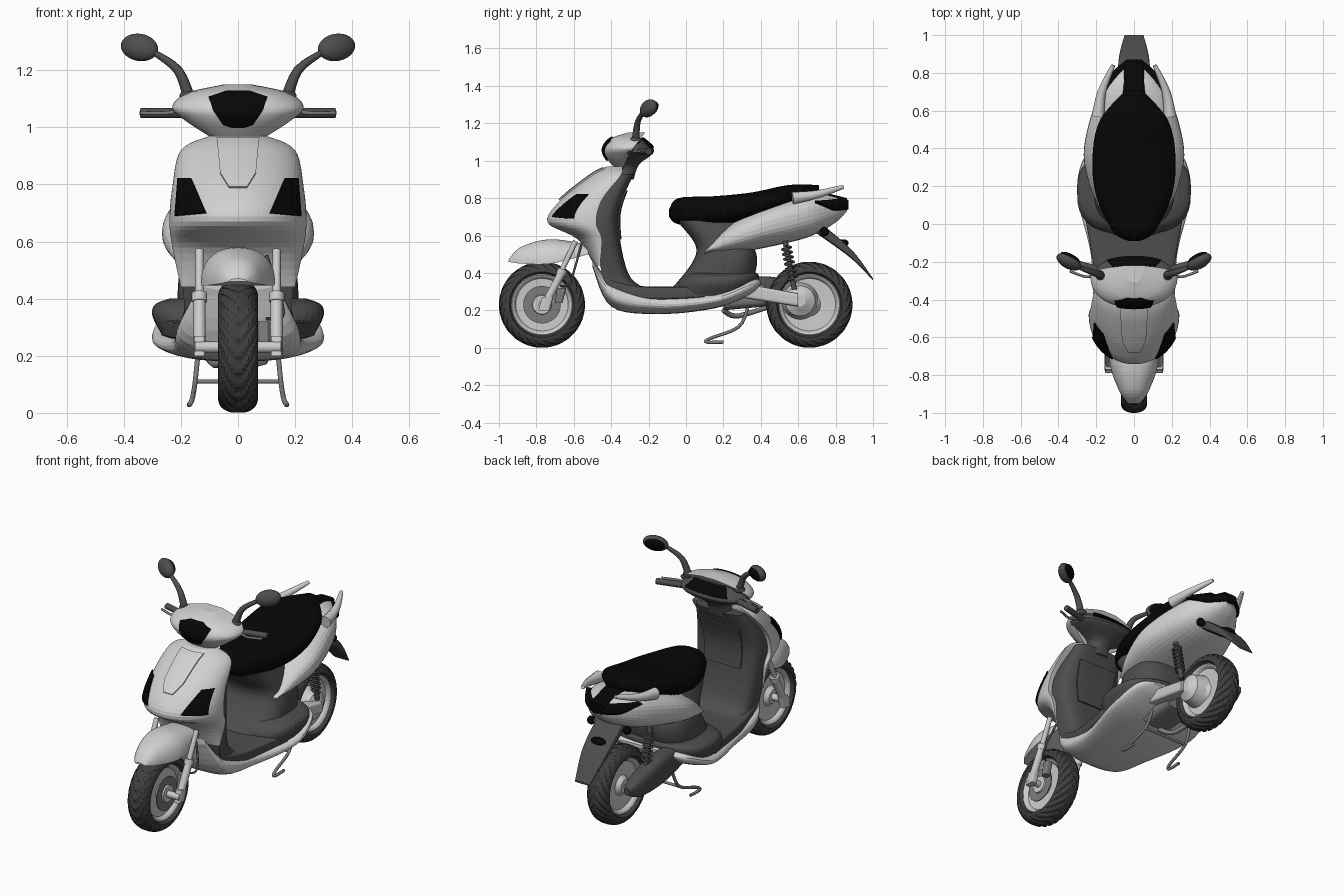
import bpy, bmesh, math
from mathutils import Vector

if "Cube" in bpy.data.objects:
    bpy.data.objects.remove(bpy.data.objects["Cube"], do_unlink=True)


def material(name, value):
    mat = bpy.data.materials.new(name)
    mat.use_nodes = True
    mat.diffuse_color = (value, value, value, 1)
    mat.node_tree.nodes["Principled BSDF"].inputs["Base Color"].default_value = mat.diffuse_color
    return mat


PAINT = material("light_paint", .64)
PLASTIC = material("dark_plastic", .075)
BLACK = material("black", .002)
RUBBER = material("tyre_rubber", .05)
METAL = material("bright_metal", .6)
STEEL = material("grey_steel", .2)
made = []


def finish(name, bm, mat):
    bmesh.ops.recalc_face_normals(bm, faces=bm.faces)
    mesh = bpy.data.meshes.new(name)
    bm.to_mesh(mesh)
    bm.free()
    mesh.materials.append(mat)
    obj = bpy.data.objects.new(name, mesh)
    bpy.context.collection.objects.link(obj)
    made.append(obj)
    return obj


def spline(rows, steps=6):
    # smooth interpolation through the given stations
    out = []
    last = len(rows) - 1
    for i in range(last):
        quad = [rows[max(i - 1, 0)], rows[i], rows[i + 1], rows[min(i + 2, last)]]
        for k in range(steps):
            t = k / steps
            out.append([b + t / 2 * (c - a + t * (2 * a - 5 * b + 4 * c - d + t * (3 * (b - c) + d - a)))
                        for a, b, c, d in zip(*quad)])
    return out + [list(rows[-1])]


def bridge(bm, rings, closed, caps):
    verts = [[bm.verts.new(point) for point in ring] for ring in rings]
    for lower, upper in zip(verts, verts[1:]):
        for j in range(0 if closed else 1, len(lower)):
            bm.faces.new((lower[j - 1], lower[j], upper[j], upper[j - 1]))
    if caps:
        bm.faces.new(verts[0])
        bm.faces.new(verts[-1])


def skin(name, rings, mat, caps=True):
    bm = bmesh.new()
    bridge(bm, rings, True, caps)
    return finish(name, bm, mat)


def power(value, p):
    return math.copysign(abs(value) ** (2 / p), value)


def loft(name, axis, rows, mat, p=2.5, half=False, cx=0):
    # each row: place on the axis, near edge, far edge, half width; half makes a dome with a flat far side
    rings, count = [], 40
    for place, near, far, width in spline(rows):
        ring = []
        for j in range(count):
            angle = math.pi * j / (count - 1) if half else math.tau * j / count
            x = cx + width * power(math.cos(angle), p)
            s = power(math.sin(angle), p)
            v = far + (near - far) * abs(s) if half else (near + far + (far - near) * s) / 2
            ring.append((x, place, v) if axis == 'y' else (x, v, place))
        rings.append(ring)
    return skin(name, rings, mat)


def patch(name, rows, corners, mat, p, lift=.005, steps=14):
    # thin plate lying on an upright half loft, between four (x, z) corners
    fine = spline(rows)
    a, b, c, d = [Vector(corner) for corner in corners]
    grid = []
    for i in range(steps + 1):
        line = []
        for j in range(steps + 1):
            x, z = a.lerp(b, i / steps).lerp(d.lerp(c, i / steps), j / steps)
            low, high = next((pair for pair in zip(fine, fine[1:]) if pair[1][0] >= z), fine[-2:])
            f = (z - low[0]) / (high[0] - low[0])
            near, far, width = [m + f * (n - m) for m, n in zip(low[1:], high[1:])]
            u = min(abs(x) / width, 1)
            y = far + (near - far) * (1 - u ** p) ** (1 / p)
            line.append((x + math.copysign(lift * u, x), y + math.copysign(lift, near - far), z))
        grid.append(line)
    bm = bmesh.new()
    bridge(bm, grid, False, False)
    solid = finish(name, bm, mat).modifiers.new("thickness", 'SOLIDIFY')
    solid.thickness, solid.offset = .008, 0


def band(name, rows, top, bottom, mat, p, lift=.005):
    # symmetric plate given by (half width, height) at its top and bottom
    (w, z), (v, y) = top, bottom
    patch(name, rows, [(-w, z), (w, z), (v, y), (-v, y)], mat, p, lift)


def tube(name, points, radius, mat, end=1):
    curve = bpy.data.curves.new(name, 'CURVE')
    curve.dimensions, curve.bevel_depth, curve.bevel_resolution = '3D', radius, 3
    curve.use_fill_caps = True
    fine = spline(points, 4)
    line = curve.splines.new('POLY')
    line.points.add(len(fine) - 1)
    for i, (point, place) in enumerate(zip(line.points, fine)):
        point.co = (*place, 1)
        point.radius = 1 + (end - 1) * i / (len(fine) - 1)
    curve.materials.append(mat)
    bpy.context.collection.objects.link(bpy.data.objects.new(name, curve))


def lathe(name, profile, y, z, mat, caps=True, tread=False):
    # revolve (x, radius) pairs about an axle; tread cuts a chevron groove pattern
    rings, middle, segments = [], len(profile) // 2, 96
    for j, (x, radius) in enumerate(profile):
        ring = []
        for i in range(segments):
            groove = tread and radius > .19 and (i + abs(j - middle)) % 4 == 0
            r = radius - (.009 if groove else 0)
            angle = math.tau * i / segments
            ring.append((x, y + r * math.cos(angle), z + r * math.sin(angle)))
        rings.append(ring)
    skin(name, rings, mat, caps)


def ball(name, place, scale, mat, turn=(0, 0, 0)):
    bm = bmesh.new()
    bmesh.ops.create_uvsphere(bm, u_segments=28, v_segments=16, radius=1)
    obj = finish(name, bm, mat)
    obj.location, obj.scale, obj.rotation_euler = place, scale, turn


# wheels
FRONT, REAR, AXLE = -.77, .66, .23
arc = [math.pi * i / 20 for i in range(21)]
tyre = [(.07 * power(math.cos(a), 2.4), .175 + .055 * power(math.sin(a), 2.4)) for a in arc]
tyre = [(.04, .16)] + tyre + [(-.04, .16)]
dish = [(.045, .17), (.052, .16), (.045, .15), (.03, .14), (.025, .06), (.05, .04), (.05, .01)]
rim = [(-x, r) for x, r in reversed(dish)] + dish[::-1]
for end, y in (("front", FRONT), ("rear", REAR)):
    lathe(end + "_tyre", tyre, y, AXLE, RUBBER, False, True)
    for s in (-1, 1):
        lathe(end + "_rim", [(s * x, r) for x, r in dish], y, AXLE, METAL, False)
lathe("brake_disc", [(.055, .1), (.061, .1)], FRONT, AXLE, STEEL)
lathe("brake_disc_carrier", [(.05, .055), (.07, .05)], FRONT, AXLE, METAL)
lathe("front_axle", [(-.15, .02), (.15, .02)], FRONT, AXLE, METAL)
lathe("rear_hub", [(.02, .1), (.1, .08), (.13, .03)], .61, .25, METAL)

# front suspension and fender
for s in (-1, 1):
    x = s * .135
    tube("fork_lower", [(x, -.76, .22), (x, -.66, .41)], .022, METAL)
    tube("fork_upper", [(x, -.68, .38), (x, -.59, .57)], .015, METAL)
    tube("fork_collar", [(x, -.67, .39), (x, -.66, .42)], .027, METAL)
    loft("fork_foot", 'z', [(.2, -.79, -.73, .02), (.27, -.77, -.71, .02)], METAL, 5, cx=x)
loft("brake_caliper", 'z', [(.24, -.7, -.66, .02), (.32, -.69, -.64, .02)], STEEL, 4, cx=.09)
tube("brake_hose", [(.1, -.67, .33), (.16, -.62, .35), (.1, -.56, .55)], .006, PLASTIC)
loft("front_fender", 'y', [(-.95, .47, .46, .03), (-.88, .54, .45, .08), (-.72, .58, .45, .13),
                           (-.52, .55, .5, .1)], PAINT, 2.3, True)

# leg shield with lamps and centre panel
shield = [(.44, -.49, -.46, .2), (.58, -.58, -.45, .23), (.67, -.74, -.48, .24),
          (.79, -.67, -.45, .23), (.92, -.51, -.35, .2), (.97, -.42, -.34, .1)]
loft("leg_shield", 'z', shield, PAINT, 2, True)
for s in (-1, 1):
    patch("turn_lamp", shield, [(s * .11, .7), (s * .215, .69), (s * .205, .82), (s * .16, .82)], BLACK, 2)
for top, bottom in (((.07, .96), (.06, .84)), ((.06, .84), (.03, .79))):
    band("centre_panel", shield, top, bottom, PAINT, 2, .009)

# inner shield, floor, belly and foot panels
inner = [(.31, -.2, -.4, .19), (.4, -.31, -.45, .19), (.7, -.36, -.49, .215), (.93, -.28, -.38, .16)]
loft("inner_shield", 'z', inner, PLASTIC, 4, True)
band("glovebox_lid", inner, (.13, .84), (.12, .58), PLASTIC, 4)
loft("floor", 'y', [(-.42, .28, .38, .19), (-.25, .25, .33, .21), (.1, .26, .33, .27)], PLASTIC, 6)
loft("belly", 'y', [(-.5, .43, .48, .13), (-.4, .22, .36, .21), (-.15, .18, .29, .23),
                    (.15, .21, .3, .3), (.34, .28, .37, .27), (.4, .34, .36, .18)], PAINT)
loft("foot_panel", 'z', [(.28, -.06, .34, .27), (.34, -.05, .38, .3), (.38, -.02, .39, .29),
                         (.4, .02, .38, .24)], PLASTIC, 2.8)
loft("seat_base", 'z', [(.3, -.09, .34, .21), (.45, .03, .38, .21), (.55, .05, .36, .19),
                        (.68, -.05, .3, .15)], PLASTIC, 2.8)

# rear body, seat and tail
loft("rear_body", 'y', [(.1, .5, .52, .19), (.22, .5, .65, .24), (.4, .53, .75, .265),
                        (.65, .59, .82, .2), (.8, .67, .81, .1), (.86, .73, .77, .03)], PAINT)
loft("seat", 'y', [(-.09, .7, .74, .03), (-.04, .66, .8, .11), (.15, .65, .81, .2),
                   (.35, .68, .83, .22), (.55, .76, .87, .18), (.71, .82, .87, .04)], BLACK)
loft("tail_lamp", 'y', [(.69, .77, .79, .19), (.79, .72, .8, .13), (.87, .74, .79, .04)], BLACK)
loft("tail_cover", 'y', [(.66, .78, .85, .06), (.86, .76, .8, .05)], BLACK, 4)
loft("rear_mudguard", 'y', [(.7, .61, .68, .09), (.88, .48, .53, .08), (1, .36, .37, .05)], PLASTIC, 5)
ball("plate_lamp", (0, .84, .56), (.05, .03, .02), BLACK)
for s in (-1, 1):
    tube("grab_rail", [(s * .19, .57, .8), (s * .17, .7, .82), (s * .11, .84, .86)], .035, PAINT, .3)
    tube("rear_turn_stalk", [(0, .74, .62), (s * .12, .74, .62)], .012, PLASTIC)
    ball("rear_turn_lamp", (s * .12, .74, .62), [.025] * 3, BLACK)

# engine, swing arm and shocks
loft("swing_arm", 'y', [(.22, .28, .36, .04), (.6, .22, .29, .04)], METAL, 5, cx=.11)
loft("engine_block", 'y', [(.2, .2, .34, .1), (.42, .22, .34, .1)], STEEL, 4)
loft("transmission_cover", 'y', [(.2, .27, .37, .04), (.45, .21, .38, .06), (.67, .2, .33, .05),
                                 (.77, .24, .28, .02)], PLASTIC, 3, cx=-.14)
for s in (-1, 1):
    top, low = Vector((s * .13, .53, .57)), Vector((s * .13, .58, .31))
    tube("shock_rod", [top, low], .015, PLASTIC)
    coil = []
    for k in range(57):
        a = k * math.pi / 4
        coil.append(top.lerp(low, .1 + k / 80) + Vector((math.cos(a), math.sin(a), 0)) * .025)
    tube("shock_spring", coil, .006, PLASTIC)
tube("exhaust_pipe", [(-.02, .2, .2), (-.08, .28, .17), (-.13, .5, .24)], .014, STEEL)

# centre stand
for s in (-1, 1):
    tube("stand_leg", [(s * .14, .33, .21), (s * .15, .28, .11), (s * .16, .13, .05),
                       (s * .17, .11, .03), (s * .17, .2, .03)], .009, STEEL)
tube("stand_bar", [(-.15, .28, .11), (.15, .28, .11)], .008, STEEL)

# handlebar cowl with headlamp and instruments
cowl = [(.95, -.37, -.34, .07), (1.02, -.43, -.31, .18), (1.07, -.44, -.28, .23),
        (1.12, -.4, -.24, .18), (1.15, -.31, -.22, .05)]
loft("handlebar_cowl", 'z', cowl, PAINT, 2.2, True)
outline = [(.04, 1.125), (.1, 1.105), (.085, 1.06), (.05, 1.01), (.02, 1)]
for top, bottom in zip(outline, outline[1:]):
    band("headlamp", cowl, top, bottom, BLACK, 2.2)
dash = [(.9, -.28, -.37, .08), (.98, -.25, -.35, .08), (1.05, -.17, -.31, .22), (1.12, -.23, -.28, .13)]
loft("dash_shell", 'z', dash, PLASTIC, 2.5, True)
band("instrument_panel", dash, (.1, 1.12), (.14, 1.07), BLACK, 2.5)

# grips, levers and mirrors
for s in (-1, 1):
    tube("grip", [(s * .19, -.24, 1.05), (s * .34, -.2, 1.05)], .018, PLASTIC)
    tube("brake_lever", [(s * .2, -.26, 1.06), (s * .25, -.28, 1.05), (s * .34, -.25, 1.05)], .007, STEEL)
    ball("mirror_foot", (s * .17, -.27, 1.11), (.035, .03, .02), PLASTIC)
    tube("mirror_stem", [(s * .17, -.27, 1.1), (s * .21, -.26, 1.2), (s * .29, -.23, 1.26)], .022, PLASTIC, .5)
    turn = (-.3, -s * .2, s * .5)
    ball("mirror_head", (s * .345, -.2, 1.28), (.072, .036, .048), PLASTIC, turn)
    ball("mirror_glass", (s * .337, -.18, 1.28), (.058, .02, .038), BLACK, turn)

# smooth shading with sharp edges kept
for obj in bpy.context.view_layer.objects:
    obj.select_set(obj in made)
bpy.context.view_layer.objects.active = made[0]
bpy.ops.object.shade_smooth_by_angle(angle=math.radians(35))
